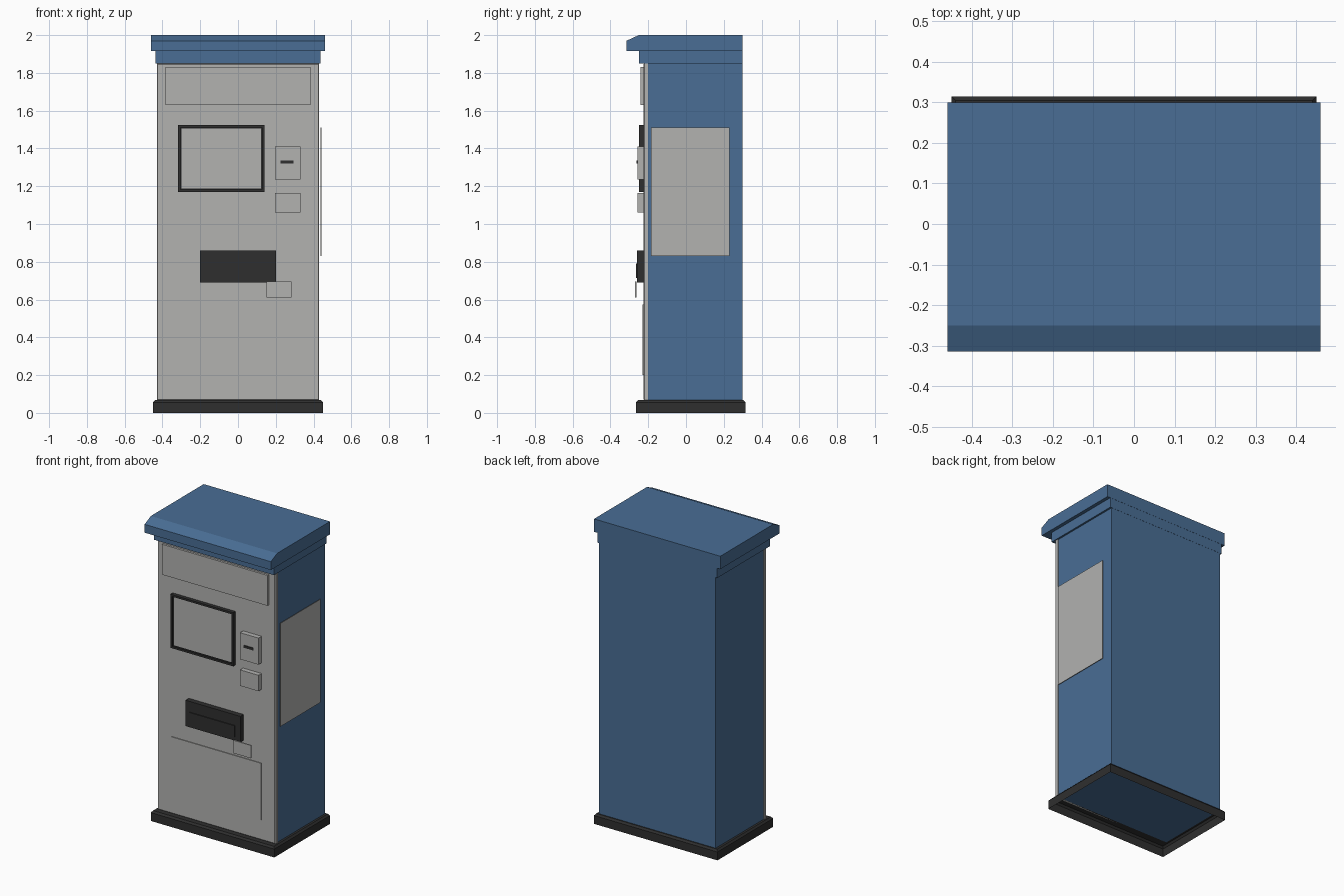
import bpy, bmesh

cube = bpy.data.objects.get("Cube")
if cube:
    bpy.data.objects.remove(cube, do_unlink=True)


def material(name, rgb):
    m = bpy.data.materials.new(name)
    m.use_nodes = True
    color = (*rgb, 1)
    m.diffuse_color = color
    m.node_tree.nodes["Principled BSDF"].inputs["Base Color"].default_value = color
    return m


BLUE = material("blue paint", (0.067, 0.155, 0.300))
GREY = material("grey metal", (0.445, 0.445, 0.435))
DARK = material("dark plastic", (0.028, 0.028, 0.028))


def finish(name, bm, mat):
    bmesh.ops.recalc_face_normals(bm, faces=bm.faces)
    mesh = bpy.data.meshes.new(name)
    bm.to_mesh(mesh)
    bm.free()
    mesh.materials.append(mat)
    ob = bpy.data.objects.new(name, mesh)
    bpy.context.collection.objects.link(ob)
    return ob


def new_box(x, y, z):
    bm = bmesh.new()
    bmesh.ops.create_cube(bm, size=1)
    for v in bm.verts:
        for i, (lo, hi) in enumerate((x, y, z)):
            v.co[i] = hi if v.co[i] > 0 else lo
    return bm


def box(name, mat, x, y, z):
    return finish(name, new_box(x, y, z), mat)


def front_face(bm):
    return min(bm.faces, key=lambda f: f.calc_center_median().y)


# Open-bottomed plinth with a sloped top edge
bm = new_box((-0.45, 0.45), (-0.265, 0.315), (0, 0.055))
bottom = min(bm.faces, key=lambda f: f.calc_center_median().z)
top = max(bm.faces, key=lambda f: f.calc_center_median().z)
bmesh.ops.delete(bm, geom=[bottom], context="FACES_ONLY")
bmesh.ops.inset_region(bm, faces=[top], thickness=0.014, depth=0.012)
finish("base_plinth", bm, DARK)

# Cabinet and front panel
box("cabinet", BLUE, (-0.425, 0.425), (-0.205, 0.298), (0.066, 1.86))
bm = new_box((-0.43, 0.43), (-0.22, -0.2), (0.067, 1.85))
bmesh.ops.inset_region(bm, faces=[front_face(bm)], thickness=0.007, depth=0.006)
finish("front_panel", bm, GREY)

# Roof: lower collar and overhanging cap with a chamfered front
box("roof_collar", BLUE, (-0.437, 0.437), (-0.25, 0.299), (1.85, 1.92))
bm = bmesh.new()
profile = [(0.3, 1.915), (0.3, 2), (-0.25, 2), (-0.315, 1.97), (-0.315, 1.915)]
cap = bm.faces.new([bm.verts.new((-0.46, y, z)) for y, z in profile])
side = bmesh.ops.extrude_face_region(bm, geom=[cap])
for v in side["geom"]:
    if isinstance(v, bmesh.types.BMVert):
        v.co.x = 0.46
finish("roof_cap", bm, BLUE)

# Sign board and lower service door
box("sign_board", GREY, (-0.385, 0.383), (-0.24, -0.22), (1.63, 1.83))
box("service_door", GREY, (-0.33, 0.33), (-0.231, -0.22), (0.2, 0.575))

# Screen frame with a recessed opening
bm = new_box((-0.318, 0.14), (-0.25, -0.22), (1.17, 1.523))
face = front_face(bm)
bmesh.ops.inset_region(bm, faces=[face], thickness=0.018)
bmesh.ops.inset_region(bm, faces=[face], thickness=0, depth=-0.012)
finish("screen_frame", bm, DARK)
box("screen", GREY, (-0.3, 0.122), (-0.24, -0.235), (1.188, 1.505))

# Card reader and keypad
box("card_reader", GREY, (0.195, 0.33), (-0.258, -0.22), (1.235, 1.41))
box("card_slot", DARK, (0.225, 0.295), (-0.262, -0.255), (1.32, 1.336))
box("keypad", GREY, (0.195, 0.33), (-0.258, -0.22), (1.06, 1.165))

# Ticket tray with its flap and hanging plate
box("ticket_tray", DARK, (-0.2, 0.2), (-0.26, -0.22), (0.69, 0.86))
box("tray_flap", DARK, (-0.17, 0.16), (-0.266, -0.258), (0.715, 0.79))
box("tray_plate", GREY, (0.152, 0.282), (-0.27, -0.263), (0.61, 0.695))

# Notice plate on the left side
box("side_notice", GREY, (0.437, 0.441), (-0.185, 0.23), (0.83, 1.51))
